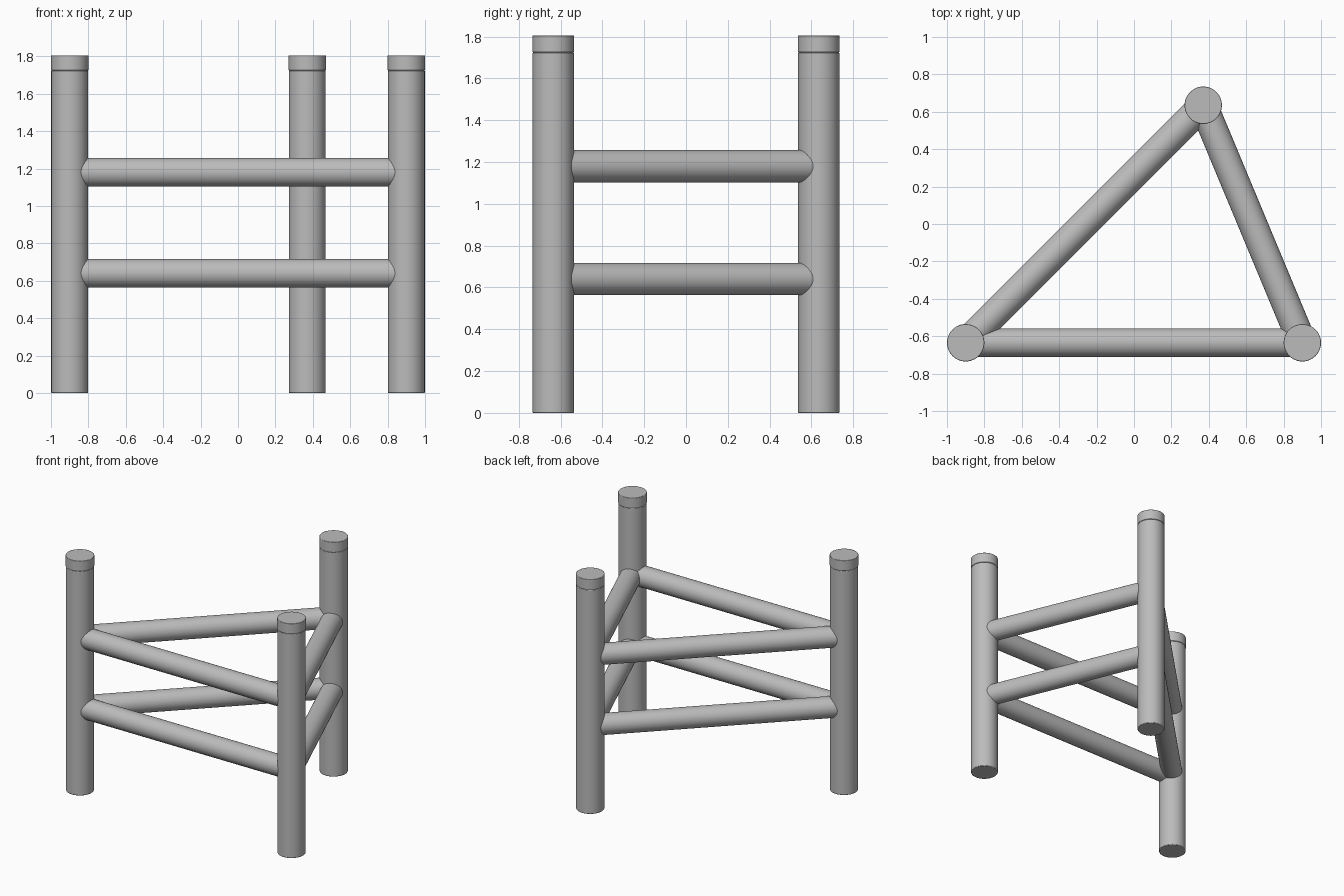
import bpy
from mathutils import Vector

cube = bpy.data.objects.get("Cube")
if cube:
    bpy.data.objects.remove(cube, do_unlink=True)

POST_R, CAP_R, RAIL_R = 0.0985, 0.1, 0.077
HEIGHT, CAP_H = 1.805, 0.08
CORNERS = {
    "left": Vector((0.9, -0.635, 0)),
    "right": Vector((-0.9, -0.635, 0)),
    "back": Vector((0.37, 0.635, 0)),
}
RAIL_HEIGHTS = {"lower": 0.64, "upper": 1.18}

grey = bpy.data.materials.new("plain_grey")
grey.use_nodes = True
colour = (0.5, 0.5, 0.5, 1)
grey.diffuse_color = colour
grey.node_tree.nodes["Principled BSDF"].inputs["Base Color"].default_value = colour


def rod(name, start, end, radius, bevel=0.0):
    """Round bar between two points."""
    axis = end - start
    bpy.ops.mesh.primitive_cylinder_add(
        vertices=48, radius=radius, depth=axis.length, location=(start + end) / 2,
        rotation=axis.to_track_quat("Z", "Y").to_euler())
    obj = bpy.context.object
    obj.name = name
    obj.data.materials.append(grey)
    bpy.ops.object.shade_smooth_by_angle()
    if bevel:
        mod = obj.modifiers.new("soft_rim", "BEVEL")
        mod.width = bevel
        mod.segments = 2
    return obj


# Upright posts, each with a slightly wider cap
up = Vector((0, 0, 1))
for side, base in CORNERS.items():
    rod(side + "_post", base, base + up * (HEIGHT - CAP_H), POST_R, 0.004)
    rod(side + "_post_cap", base + up * (HEIGHT - CAP_H), base + up * HEIGHT, CAP_R, 0.003)

# Two levels of rails joining the posts in a triangle
pairs = {"front": ("left", "right"), "left": ("left", "back"), "right": ("right", "back")}
for level, z in RAIL_HEIGHTS.items():
    for side, (a, b) in pairs.items():
        rod(f"{level}_{side}_rail", CORNERS[a] + up * z, CORNERS[b] + up * z, RAIL_R)
